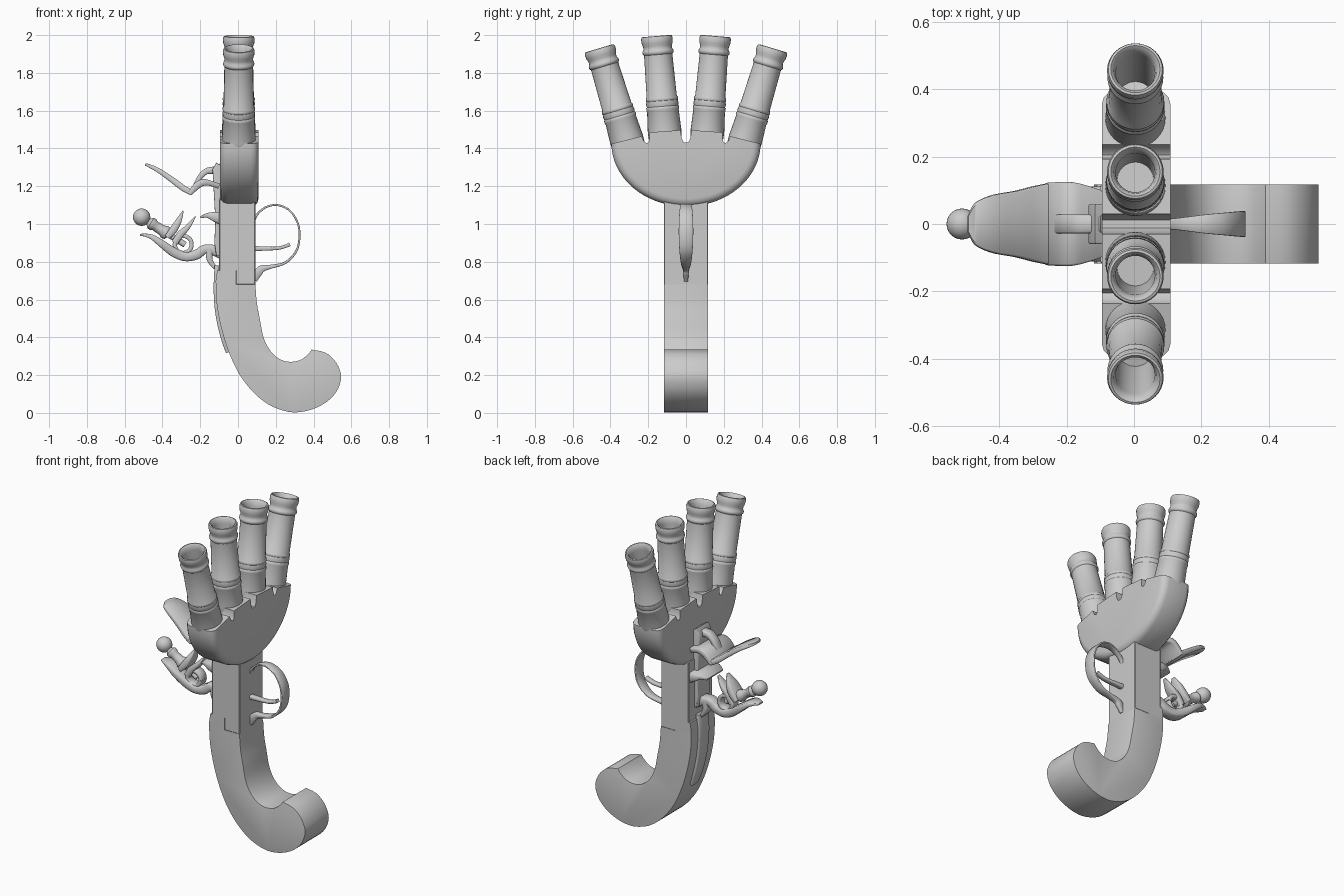
import bpy, bmesh, math
from mathutils import Vector, Matrix


def finish(name, bm, angle=40):
    bmesh.ops.recalc_face_normals(bm, faces=bm.faces[:])
    me = bpy.data.meshes.new(name)
    bm.to_mesh(me)
    bm.free()
    ob = bpy.data.objects.new(name, me)
    bpy.context.collection.objects.link(ob)
    bpy.ops.object.select_all(action='DESELECT')
    ob.select_set(True)
    bpy.context.view_layer.objects.active = ob
    bpy.ops.object.shade_smooth_by_angle(angle=math.radians(angle))
    return ob


def spline(pts, n=5):
    """Catmull-Rom through tuples of any dimension."""
    v = [Vector(p) for p in pts]
    out = []
    for i in range(len(v) - 1):
        a, b, c, d = v[max(i - 1, 0)], v[i], v[i + 1], v[min(i + 2, len(v) - 1)]
        for k in range(n):
            t = k / n
            out.append(0.5 * (2 * b + (c - a) * t + (2 * a - 5 * b + 4 * c - d) * t * t
                              + (3 * b - a - 3 * c + d) * t ** 3))
    return out + [v[-1]]


def slab(name, pts, axis, lo, hi, bevel=0.0, keep=lambda m: True, seg=3, angle=40):
    """Extrude a profile along x (profile in yz) or y (profile in xz)."""
    bm = bmesh.new()
    put = (lambda p, d: (d, p[0], p[1])) if axis == 'x' else (lambda p, d: (p[0], d, p[1]))
    a = [bm.verts.new(put(p, lo)) for p in pts]
    b = [bm.verts.new(put(p, hi)) for p in pts]
    caps = [bm.faces.new(a), bm.faces.new(b[::-1])]
    for i in range(len(pts)):
        j = (i + 1) % len(pts)
        bm.faces.new((a[i], a[j], b[j], b[i]))
    bmesh.ops.recalc_face_normals(bm, faces=bm.faces[:])
    if bevel:
        edges = [e for f in caps for e in f.edges
                 if keep((e.verts[0].co + e.verts[1].co) / 2)]
        bmesh.ops.bevel(bm, geom=edges, offset=bevel, segments=seg, profile=0.5,
                        affect='EDGES', clamp_overlap=True)
    return finish(name, bm, angle)


def strap(name, pts, n=5, chamfer=0.35):
    """Sweep a chamfered bar; pts are (x, z, half thickness, half width in y)."""
    path = spline(pts, n)
    bm = bmesh.new()
    rings = []
    for i, p in enumerate(path):
        q, r = path[max(i - 1, 0)], path[min(i + 1, len(path) - 1)]
        d = Vector((r[0] - q[0], r[1] - q[1])).normalized()
        t, w = max(p[2], 0.002), max(p[3], 0.002)
        c = chamfer * min(t, w)
        sec = [(t, w - c), (t - c, w), (c - t, w), (-t, w - c),
               (-t, c - w), (c - t, -w), (t - c, -w), (t, c - w)]
        rings.append([bm.verts.new((p[0] - d[1] * s, y, p[1] + d[0] * s)) for s, y in sec])
    for a, b in zip(rings, rings[1:]):
        for k in range(8):
            m = (k + 1) % 8
            bm.faces.new((a[k], a[m], b[m], b[k]))
    bm.faces.new(rings[0])
    bm.faces.new(rings[-1][::-1])
    return finish(name, bm, 50)


def lathe(name, prof, base, direction, seg=32):
    """Revolve (radius, height) points about an axis."""
    bm = bmesh.new()
    rings = [[bm.verts.new((r * math.cos(2 * math.pi * k / seg),
                            r * math.sin(2 * math.pi * k / seg), h)) for k in range(seg)]
             for r, h in prof]
    for a, b in zip(rings, rings[1:]):
        for k in range(seg):
            m = (k + 1) % seg
            bm.faces.new((a[k], a[m], b[m], b[k]))
    bm.faces.new(rings[0])
    bm.faces.new(rings[-1])
    rot = Vector((0, 0, 1)).rotation_difference(Vector(direction)).to_matrix().to_4x4()
    bm.transform(Matrix.Translation(base) @ rot)
    return finish(name, bm, 40)


# Curved grip with stepped top
outer = [(-0.118, 0.70), (-0.115, 0.6), (-0.10, 0.5), (-0.075, 0.4), (-0.04, 0.3), (0.01, 0.2),
         (0.08, 0.11), (0.16, 0.045), (0.24, 0.012), (0.31, 0.003), (0.39, 0.018), (0.465, 0.055),
         (0.52, 0.11), (0.545, 0.175), (0.54, 0.225), (0.51, 0.28), (0.46, 0.32), (0.39, 0.335)]
inner = [(0.39, 0.33), (0.34, 0.285), (0.28, 0.27), (0.22, 0.285), (0.17, 0.33), (0.135, 0.4),
         (0.115, 0.5), (0.1, 0.58), (0.092, 0.68)]
slab("grip", [(-0.11, 0.755)] + spline(outer, 3) + spline(inner, 3)[1:]
     + [(-0.01, 0.68), (-0.01, 0.755)], 'y', -0.117, 0.117, 0.022,
     keep=lambda m: m.z < 0.67)

# Tang running down the back of the grip
strap("grip_tang", [(-0.112, 0.78, 0.012, 0.05), (-0.117, 0.65, 0.012, 0.05),
                    (-0.107, 0.52, 0.012, 0.045), (-0.08, 0.4, 0.012, 0.04),
                    (-0.052, 0.32, 0.012, 0.03)])

# Receiver block
slab("receiver", [(-0.10, 0.75), (-0.012, 0.75), (-0.012, 0.678), (0.092, 0.678),
                  (0.092, 1.13), (-0.10, 1.13)], 'y', -0.117, 0.117, 0.004, seg=1)

# Fan-shaped breech block with valleys between the barrels
half = [(0.395, 1.425), (0.235, 1.465), (0.222, 1.436), (0.205, 1.427), (0.195, 1.44),
        (0.193, 1.485), (0.03, 1.497), (0.022, 1.45), (0.012, 1.432)]
arc = [(0.395 * math.sin(a), 1.428 - 0.335 * math.cos(a))
       for a in [math.radians(-87 + 174 * k / 36) for k in range(37)]]
slab("breech_block", arc + half + [(-y, z) for y, z in reversed(half)], 'x',
     -0.095, 0.108, 0.04, keep=lambda m: m.z < 1.42)

# Four fanned barrels
barrel = [(0.08, -0.12), (0.089, -0.01), (0.089, 0.01), (0.084, 0.11), (0.087, 0.118), (0.087, 0.13),
          (0.083, 0.135), (0.086, 0.15), (0.083, 0.165), (0.086, 0.17), (0.085, 0.18),
          (0.08, 0.186), (0.075, 0.41), (0.081, 0.416), (0.083, 0.424), (0.081, 0.432),
          (0.076, 0.44), (0.076, 0.455), (0.082, 0.47), (0.084, 0.495), (0.08, 0.507), (0.073, 0.509),
          (0.064, 0.5), (0.058, 0.47), (0.054, 0.2)]
for i, (y0, z0, y1, z1) in enumerate([(0.113, 1.488, 0.155, 1.99), (0.313, 1.443, 0.462, 1.94)]):
    for s in (-1, 1):
        lathe(f"barrel_{'inner' if i == 0 else 'outer'}_{'left' if s < 0 else 'right'}", barrel,
              (0.004, s * y0, z0), (0, s * (y1 - y0), z1 - z0))

# Trigger guard and trigger
strap("trigger_guard", [(0.085, 1.02, 0.007, 0.012), (0.105, 1.055, 0.006, 0.015),
                        (0.15, 1.09, 0.005, 0.02), (0.21, 1.1, 0.005, 0.028),
                        (0.275, 1.07, 0.005, 0.034), (0.318, 1.0, 0.005, 0.038),
                        (0.325, 0.92, 0.005, 0.038), (0.305, 0.85, 0.006, 0.034),
                        (0.25, 0.795, 0.007, 0.027), (0.18, 0.775, 0.01, 0.02),
                        (0.13, 0.765, 0.018, 0.016), (0.105, 0.74, 0.022, 0.014),
                        (0.088, 0.70, 0.012, 0.01)])
strap("trigger", [(0.08, 0.87, 0.014, 0.016), (0.14, 0.87, 0.011, 0.016),
                  (0.21, 0.872, 0.009, 0.015), (0.25, 0.882, 0.009, 0.015),
                  (0.275, 0.893, 0.01, 0.014)])

# Lock plate on the back, flash pan and lug
slab("lock_plate", [(-0.09, 0.83), (-0.115, 0.83), (-0.125, 0.9), (-0.12, 1.02), (-0.13, 1.2),
                    (-0.135, 1.29), (-0.115, 1.325), (-0.09, 1.31)], 'y', -0.06, 0.06, 0.006)
strap("flash_pan", [(-0.09, 1.03, 0.035, 0.11), (-0.13, 1.04, 0.024, 0.11),
                    (-0.165, 1.045, 0.012, 0.1), (-0.2, 1.035, 0.005, 0.08)])

# Striking leaf with curved foot and hinge arm
strap("striker_leaf", [(-0.245, 1.165, 0.014, 0.122), (-0.29, 1.19, 0.016, 0.113),
                       (-0.35, 1.235, 0.015, 0.098), (-0.42, 1.283, 0.012, 0.085),
                       (-0.47, 1.308, 0.009, 0.062), (-0.492, 1.315, 0.006, 0.025)])
strap("striker_foot", [(-0.255, 1.16, 0.012, 0.122), (-0.22, 1.2, 0.018, 0.124),
                       (-0.185, 1.22, 0.018, 0.124), (-0.145, 1.215, 0.014, 0.115),
                       (-0.10, 1.2, 0.014, 0.1)])
strap("striker_arm", [(-0.225, 1.205, 0.012, 0.028), (-0.2, 1.25, 0.014, 0.028),
                      (-0.165, 1.28, 0.016, 0.028), (-0.125, 1.285, 0.02, 0.028),
                      (-0.09, 1.3, 0.022, 0.028)])

# Cock: S-shaped body, foot, claws and loop
strap("cock_body", [(-0.09, 0.85, 0.035, 0.035), (-0.14, 0.865, 0.026, 0.035),
                    (-0.18, 0.865, 0.024, 0.035), (-0.22, 0.838, 0.026, 0.035),
                    (-0.28, 0.827, 0.024, 0.038), (-0.34, 0.85, 0.024, 0.045),
                    (-0.40, 0.893, 0.02, 0.055), (-0.45, 0.928, 0.014, 0.052),
                    (-0.485, 0.94, 0.009, 0.04), (-0.518, 0.943, 0.005, 0.02)])
strap("cock_foot", [(-0.15, 0.865, 0.02, 0.035), (-0.152, 0.82, 0.016, 0.035),
                    (-0.135, 0.785, 0.012, 0.032), (-0.105, 0.755, 0.008, 0.03)])
strap("cock_claw_front", [(-0.375, 0.93, 0.014, 0.05), (-0.345, 0.965, 0.02, 0.05),
                          (-0.315, 1.015, 0.016, 0.04), (-0.29, 1.07, 0.003, 0.012)])
strap("cock_claw_rear", [(-0.335, 0.9, 0.018, 0.035), (-0.305, 0.945, 0.018, 0.035),
                         (-0.265, 0.985, 0.013, 0.03), (-0.225, 1.04, 0.003, 0.01)])
loop = [(-0.29 + 0.045 * math.cos(a), 0.892 + 0.045 * math.sin(a), 0.011, 0.03)
        for a in [2 * math.pi * k / 12 for k in range(13)]]
strap("cock_loop", loop, 3)

# Jaw screw with ball end
axis = Vector((-0.23, 0, 0.145)).normalized()
lathe("jaw_screw", [(0.016, 0), (0.016, 0.1), (0.034, 0.11), (0.036, 0.13), (0.028, 0.145),
                    (0.026, 0.19), (0.033, 0.2), (0.033, 0.215), (0.018, 0.23), (0.016, 0.27)],
      (-0.28, 0, 0.89), axis, 20)
bm = bmesh.new()
bmesh.ops.create_uvsphere(bm, u_segments=24, v_segments=14, radius=0.046,
                          matrix=Matrix.Translation((-0.51, 0, 1.036)))
finish("screw_ball", bm)
